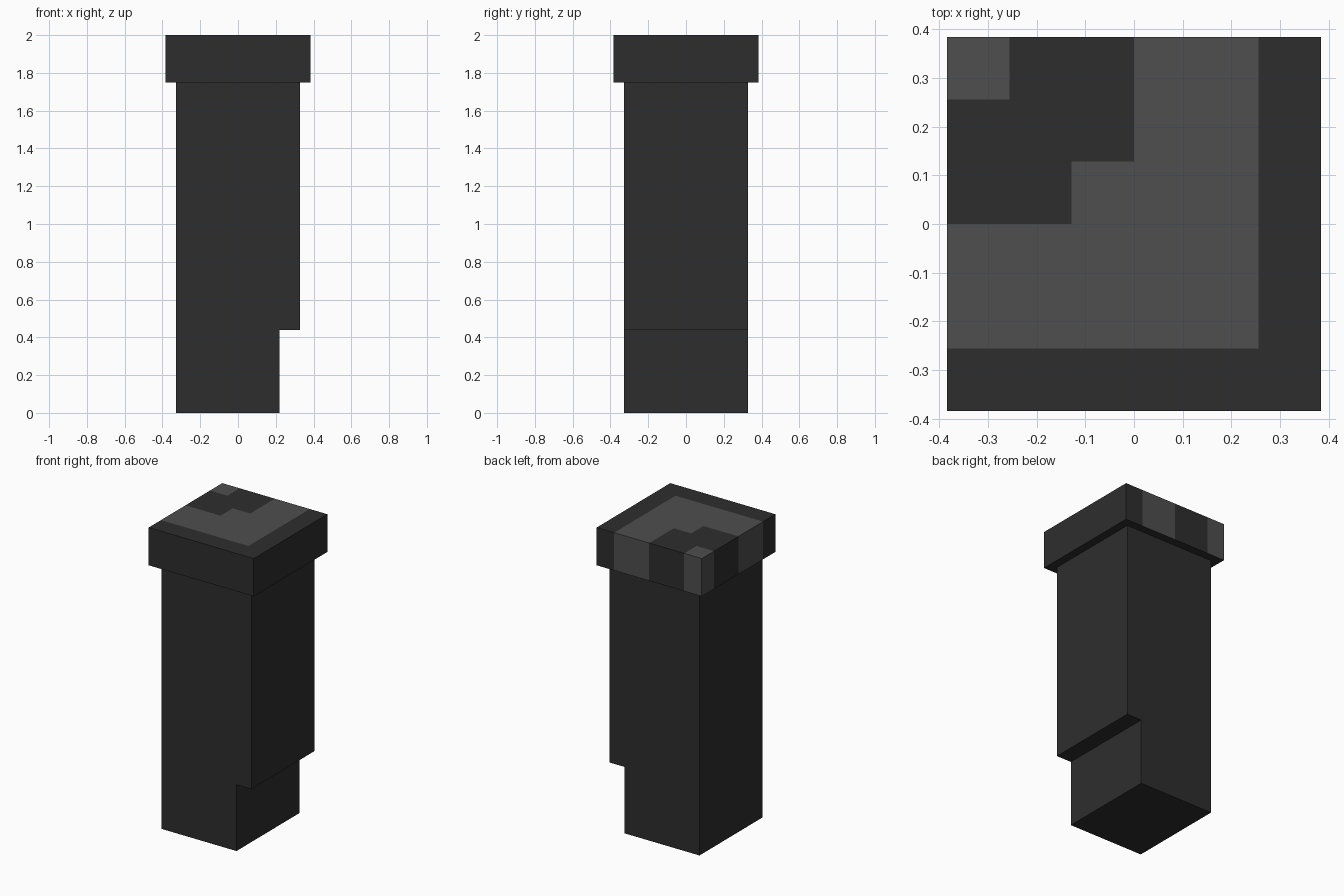
import bpy
import bmesh
from mathutils import Vector

cube = bpy.data.objects.get("Cube")
if cube:
    bpy.data.objects.remove(cube, do_unlink=True)


def material(name, value):
    mat = bpy.data.materials.new(name)
    mat.use_nodes = True
    colour = (value, value, value, 1)
    mat.diffuse_color = colour
    bsdf = next(n for n in mat.node_tree.nodes if n.type == "BSDF_PRINCIPLED")
    bsdf.inputs["Base Color"].default_value = colour
    return mat


def finish(name, bm, mats):
    bmesh.ops.recalc_face_normals(bm, faces=bm.faces)
    mesh = bpy.data.meshes.new(name)
    bm.to_mesh(mesh)
    bm.free()
    for mat in mats:
        mesh.materials.append(mat)
    obj = bpy.data.objects.new(name, mesh)
    bpy.context.collection.objects.link(obj)
    return obj


dark = material("charcoal", 0.027)
light = material("medium grey", 0.077)

UNIT = 0.0549
BODY, CAP = 6 * UNIT, 7 * UNIT
CAP_BOTTOM, TOP = 1.75, 2.0
NOTCH_X, NOTCH_Z = 4 * UNIT, 8 * UNIT

# Column with a full-depth notch at the foot of one side
bm = bmesh.new()
profile = [(-BODY, 0), (NOTCH_X, 0), (NOTCH_X, NOTCH_Z),
           (BODY, NOTCH_Z), (BODY, CAP_BOTTOM), (-BODY, CAP_BOTTOM)]
face = bm.faces.new([bm.verts.new((x, -BODY, z)) for x, z in profile])
ext = bmesh.ops.extrude_face_region(bm, geom=[face])
moved = [g for g in ext["geom"] if isinstance(g, bmesh.types.BMVert)]
bmesh.ops.translate(bm, verts=moved, vec=(0, 2 * BODY, 0))
finish("column", bm, [dark])

# Cap block, sliced into a six by six pattern of cells
bm = bmesh.new()
bmesh.ops.create_cube(bm, size=1)
bmesh.ops.scale(bm, verts=bm.verts, vec=(2 * CAP, 2 * CAP, TOP - CAP_BOTTOM))
bmesh.ops.translate(bm, verts=bm.verts, vec=(0, 0, (TOP + CAP_BOTTOM) / 2))
CELL = CAP / 3
for axis in (Vector((1, 0, 0)), Vector((0, 1, 0))):
    for i in range(-2, 3):
        bmesh.ops.bisect_plane(bm, geom=bm.verts[:] + bm.edges[:] + bm.faces[:],
                               plane_co=axis * i * CELL, plane_no=axis)

# Light cells by column and row, rows listed from front to back
PATTERN = ["......", "#####.", "#####.", "..###.", "...##.", "#..##."]
bm.normal_update()
for f in bm.faces:
    inside = f.calc_center_median() - f.normal * 0.01
    col = int((inside.x + CAP) / CELL)
    row = int((inside.y + CAP) / CELL)
    f.material_index = int(PATTERN[row][col] == "#" and f.normal.z > -0.5)
finish("cap", bm, [dark, light])
